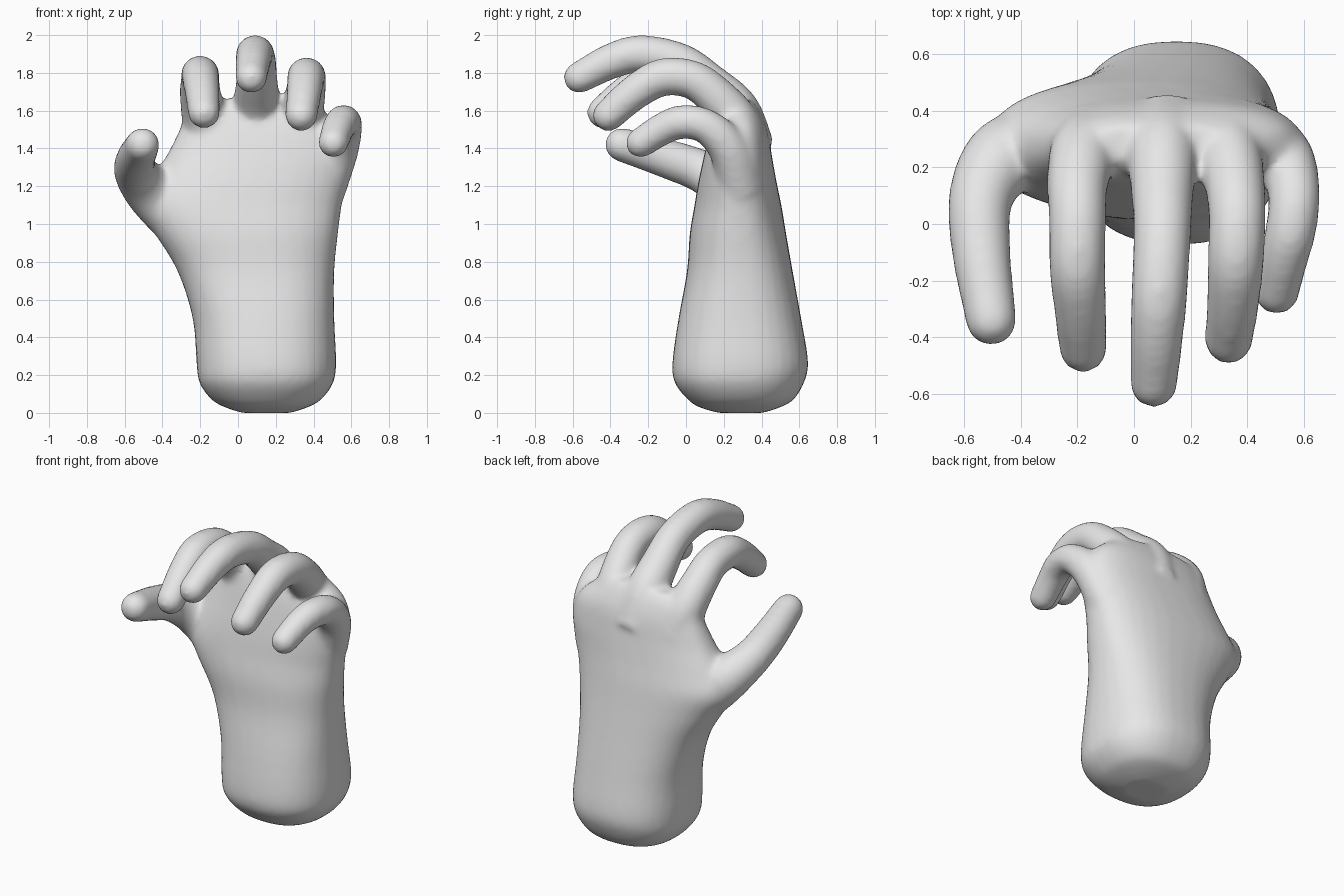
import bpy, bmesh, math
from mathutils import Vector

cube = bpy.data.objects.get("Cube")
if cube:
    bpy.data.objects.remove(cube, do_unlink=True)

SIDES = 32


def smooth_path(points, steps=5):
    """Catmull-Rom through points of any dimension."""
    pts = [Vector(p) for p in points]
    pts = [pts[0] * 2 - pts[1]] + pts + [pts[-1] * 2 - pts[-2]]
    out = []
    for a, b, c, d in zip(pts, pts[1:], pts[2:], pts[3:]):
        for i in range(steps):
            t = i / steps
            out.append((b * 2 + (c - a) * t + (a * 2 - b * 5 + c * 4 - d) * t * t
                        + (b * 3 - a - c * 3 + d) * t ** 3) / 2)
    return out + [pts[-2]]


def loft(bm, rings):
    """Skin closed rings of points and cap both ends."""
    loops = [[bm.verts.new(p) for p in ring] for ring in rings]
    for lo, hi in zip(loops, loops[1:]):
        for i in range(SIDES):
            j = (i + 1) % SIDES
            bm.faces.new((lo[i], lo[j], hi[j], hi[i]))
    bm.faces.new(loops[0][::-1])
    bm.faces.new(loops[-1])


def oval(z, x0, x1, y0, y1, power=2.4):
    ring = []
    for i in range(SIDES):
        a = 2 * math.pi * i / SIDES
        c, s = math.cos(a), math.sin(a)
        ring.append(((x0 + x1) / 2 + (x1 - x0) / 2 * math.copysign(abs(c) ** (2 / power), c),
                     (y0 + y1) / 2 + (y1 - y0) / 2 * math.copysign(abs(s) ** (2 / power), s), z))
    return ring


def finger(bm, points):
    """Tapered tube along (x, y, z, radius) points with a round tip."""
    path = smooth_path(points)
    centres = [p.to_3d() for p in path]
    radii = [p[3] for p in path]
    # hemispherical tip
    end, r = centres[-1], radii[-1]
    ahead = (end - centres[-2]).normalized()
    for k in range(1, 7):
        a = k * math.pi / 2 / 6.3
        centres.append(end + ahead * r * math.sin(a))
        radii.append(r * math.cos(a))
    rings = []
    for i, (c, r) in enumerate(zip(centres, radii)):
        tangent = (centres[min(i + 1, len(centres) - 1)] - centres[max(i - 1, 0)]).normalized()
        up = tangent.cross(Vector((1, 0, 0))).normalized()
        side = up.cross(tangent)
        rings.append([c + (side * math.cos(a) + up * math.sin(a)) * r
                      for a in (2 * math.pi * n / SIDES for n in range(SIDES))])
    loft(bm, rings)


# Wrist and palm: z, x min, x max, y min, y max
palm = [(0.0, 0.02, 0.28, 0.17, 0.41), (0.03, -0.07, 0.37, 0.07, 0.50),
        (0.07, -0.14, 0.44, 0.01, 0.57), (0.16, -0.205, 0.505, -0.06, 0.625),
        (0.27, -0.22, 0.52, -0.072, 0.647), (0.5, -0.24, 0.51, -0.04, 0.61),
        (0.75, -0.32, 0.51, 0.005, 0.565), (0.95, -0.44, 0.53, 0.02, 0.53),
        (1.1, -0.52, 0.55, 0.045, 0.505), (1.22, -0.47, 0.575, 0.065, 0.48),
        (1.36, -0.38, 0.60, 0.095, 0.455), (1.5, -0.31, 0.56, 0.13, 0.43),
        (1.6, -0.27, 0.45, 0.17, 0.39), (1.66, -0.15, 0.33, 0.22, 0.35)]

# Digits from base to tip: x, y, z, radius
thumb = [(-0.28, 0.28, 0.98, 0.14), (-0.45, 0.24, 1.16, 0.14), (-0.54, 0.10, 1.27, 0.115),
         (-0.54, -0.10, 1.345, 0.104), (-0.505, -0.34, 1.42, 0.09)]
index_finger = [(-0.14, 0.30, 1.40, 0.13), (-0.18, 0.25, 1.57, 0.12), (-0.20, 0.14, 1.70, 0.108),
                (-0.20, 0.02, 1.775, 0.102), (-0.20, -0.15, 1.785, 0.1),
                (-0.19, -0.30, 1.705, 0.093), (-0.18, -0.44, 1.59, 0.085)]
middle_finger = [(0.12, 0.32, 1.40, 0.15), (0.10, 0.26, 1.60, 0.13), (0.10, 0.12, 1.74, 0.112),
                 (0.10, -0.03, 1.855, 0.102), (0.09, -0.24, 1.90, 0.1),
                 (0.08, -0.40, 1.86, 0.094), (0.07, -0.565, 1.775, 0.084)]
ring_finger = [(0.30, 0.30, 1.40, 0.13), (0.33, 0.26, 1.55, 0.12), (0.355, 0.15, 1.68, 0.108),
               (0.365, 0.03, 1.765, 0.102), (0.36, -0.13, 1.775, 0.1),
               (0.35, -0.28, 1.69, 0.093), (0.335, -0.41, 1.575, 0.085)]
little_finger = [(0.45, 0.29, 1.18, 0.12), (0.53, 0.23, 1.39, 0.108), (0.565, 0.11, 1.515, 0.093),
                 (0.555, -0.02, 1.54, 0.09), (0.53, -0.12, 1.505, 0.086),
                 (0.505, -0.24, 1.43, 0.08)]

bm = bmesh.new()
loft(bm, [oval(*s) for s in smooth_path(palm, 4)])
for digit in (thumb, index_finger, middle_finger, ring_finger, little_finger):
    finger(bm, digit)
bmesh.ops.recalc_face_normals(bm, faces=bm.faces[:])
mesh = bpy.data.meshes.new("hand")
bm.to_mesh(mesh)
bm.free()
hand = bpy.data.objects.new("hand", mesh)
bpy.context.collection.objects.link(hand)

# Single grey skin
grey = bpy.data.materials.new("plain_grey")
grey.use_nodes = True
colour = (0.8, 0.8, 0.8, 1)
grey.diffuse_color = colour
grey.node_tree.nodes["Principled BSDF"].inputs["Base Color"].default_value = colour
mesh.materials.append(grey)

# Fuse palm and digits into one soft surface
remesh = hand.modifiers.new("fuse", 'REMESH')
remesh.mode = 'VOXEL'
remesh.voxel_size = 0.018
remesh.use_smooth_shade = True
soften = hand.modifiers.new("soften", 'SMOOTH')
soften.factor = 0.5
soften.iterations = 10

bpy.context.view_layer.objects.active = hand
hand.select_set(True)
for name in ("fuse", "soften"):
    bpy.ops.object.modifier_apply(modifier=name)
bpy.ops.object.shade_smooth()
